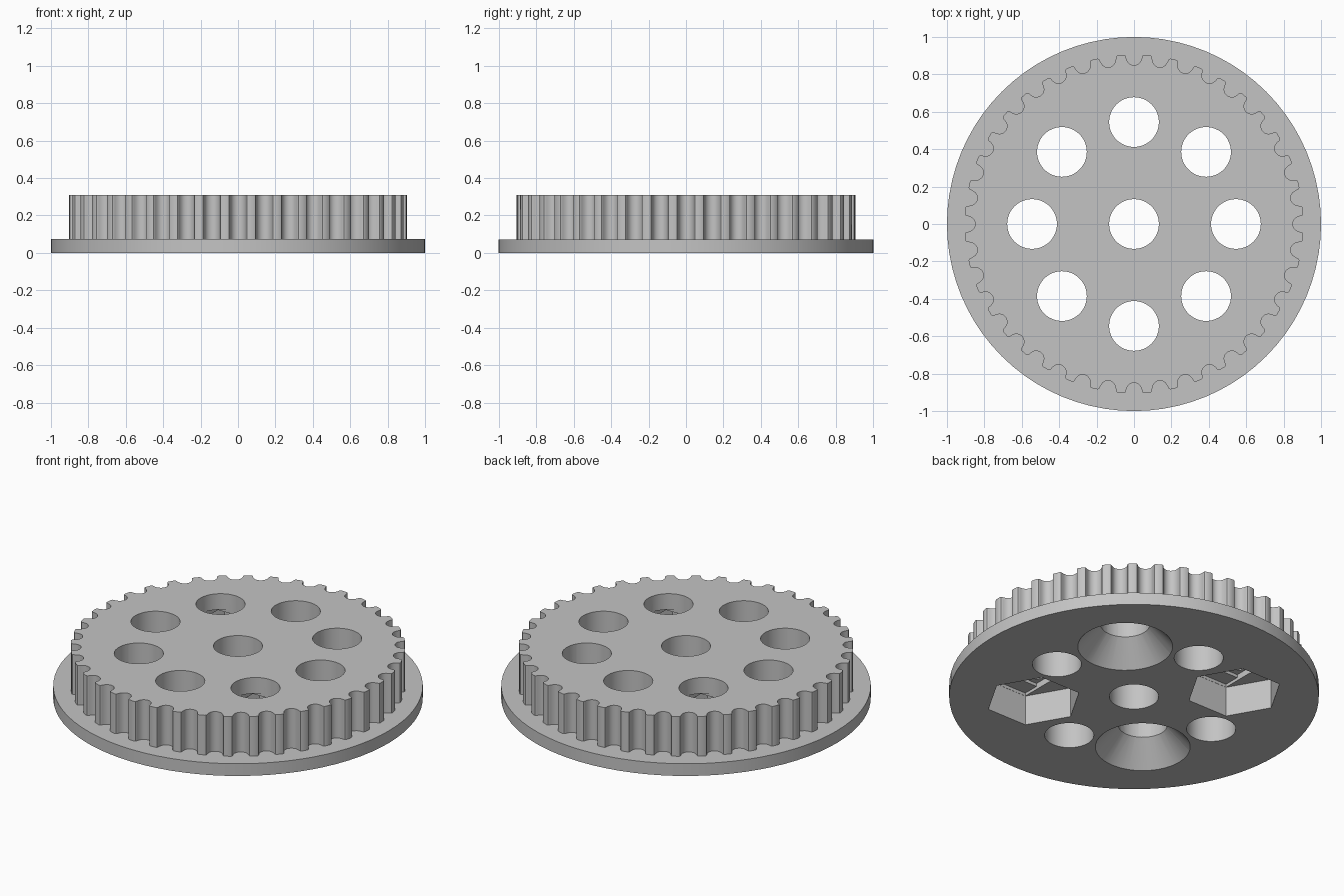
import bpy, bmesh, math
from mathutils import Matrix, Vector

if "Cube" in bpy.data.objects:
    bpy.data.objects.remove(bpy.data.objects["Cube"], do_unlink=True)

TEETH = 40
RIM_R = 0.904
FLANGE_Z, TOP_Z = 0.073, 0.31
HOLE_R, RING_R = 0.133, 0.545
HEX_R, HEX_Z = 0.26, 0.179
STEP = 0.018
DIAG = RING_R * math.sqrt(0.5)

grey = bpy.data.materials.new("light_grey")
grey.use_nodes = True
grey.diffuse_color = (0.55, 0.55, 0.55, 1)
grey.node_tree.nodes["Principled BSDF"].inputs["Base Color"].default_value = (0.55, 0.55, 0.55, 1)


def make_object(name, bm):
    bmesh.ops.recalc_face_normals(bm, faces=bm.faces)
    mesh = bpy.data.meshes.new(name)
    bm.to_mesh(mesh)
    bm.free()
    mesh.materials.append(grey)
    obj = bpy.data.objects.new(name, mesh)
    bpy.context.collection.objects.link(obj)
    return obj


def add_cone(bm, x, y, z0, z1, r0, r1, sides):
    place = Matrix.Translation((x, y, (z0 + z1) / 2))
    bmesh.ops.create_cone(bm, cap_ends=True, segments=sides, radius1=r0,
                          radius2=r1, depth=z1 - z0, matrix=place)


def add_box(bm, x, y, z0, z1, half_x, half_y):
    place = Matrix.Translation((x, y, (z0 + z1) / 2))
    size = Matrix.Diagonal((2 * half_x, 2 * half_y, z1 - z0, 1))
    bmesh.ops.create_cube(bm, size=1, matrix=place @ size)


def combine(target, tool, operation):
    mod = target.modifiers.new(tool.name, 'BOOLEAN')
    mod.operation = operation
    mod.solver = 'EXACT'
    mod.object = tool
    tool.hide_render = True
    bpy.context.view_layer.objects.active = target
    bpy.ops.object.modifier_apply(modifier=mod.name)
    bpy.data.objects.remove(tool, do_unlink=True)


# Flange disc
bm = bmesh.new()
add_cone(bm, 0, 0, 0, FLANGE_Z, 1, 1, 80)
pulley = make_object("toothed_pulley", bm)

# Toothed rim: rounded groove half profile (half width, depth), mirrored
half = [(0.054, 0), (0.047, 0.003), (0.0434, 0.0095), (0.042, 0.017),
        (0.0397, 0.025), (0.0366, 0.032), (0.0328, 0.039), (0.026, 0.046),
        (0.018, 0.051), (0.0092, 0.0544)]
groove = [(-w, d) for w, d in half] + [(0, 0.0555)] + half[::-1]
bm = bmesh.new()
outline = []
for i in range(TEETH):
    turn = Matrix.Rotation(i * math.tau / TEETH, 3, 'Z')
    outline += [bm.verts.new(turn @ Vector((RIM_R - d, w, FLANGE_Z / 2))) for w, d in groove]
base = bm.faces.new(outline)
extruded = bmesh.ops.extrude_face_region(bm, geom=[base], use_keep_orig=True)
top_verts = [g for g in extruded["geom"] if isinstance(g, bmesh.types.BMVert)]
bmesh.ops.translate(bm, verts=top_verts, vec=(0, 0, TOP_Z - FLANGE_Z / 2))
combine(pulley, make_object("toothed_rim", bm), 'UNION')

# Centre bore and ring of eight holes
bm = bmesh.new()
add_cone(bm, 0, 0, -0.1, 0.5, HOLE_R, HOLE_R, 48)
for i in range(8):
    a = i * math.tau / 8
    add_cone(bm, RING_R * math.cos(a), RING_R * math.sin(a), -0.1, 0.5, HOLE_R, HOLE_R, 48)
combine(pulley, make_object("hole_cutter", bm), 'DIFFERENCE')

# Countersinks under two opposite diagonal holes
slope = (0.257 - HOLE_R) / 0.137
bm = bmesh.new()
for s in (1, -1):
    add_cone(bm, s * DIAG, s * DIAG, -0.02, 0.15,
             0.257 + 0.02 * slope, 0.257 - 0.15 * slope, 48)
combine(pulley, make_object("countersink_cutter", bm), 'DIFFERENCE')

# Hexagonal nut pockets under the other two diagonal holes
bm = bmesh.new()
for s in (1, -1):
    corners = [bm.verts.new((s * DIAG + HEX_R * math.cos(k * math.pi / 3),
                             -s * DIAG + HEX_R * math.sin(k * math.pi / 3), -0.1))
               for k in range(6)]
    floor = bm.faces.new(corners)
    ext = bmesh.ops.extrude_face_region(bm, geom=[floor], use_keep_orig=True)
    lifted = [g for g in ext["geom"] if isinstance(g, bmesh.types.BMVert)]
    bmesh.ops.translate(bm, verts=lifted, vec=(0, 0, HEX_Z + 0.1))
combine(pulley, make_object("hex_cutter", bm), 'DIFFERENCE')

# Stepped pocket ceilings: a slot, then a square
for name, half_y, level in (("slot_cutter", 0.224, 1), ("square_cutter", 0.129, 2)):
    bm = bmesh.new()
    for s in (1, -1):
        add_box(bm, s * DIAG, -s * DIAG, HEX_Z - 0.03, HEX_Z + level * STEP, 0.129, half_y)
    combine(pulley, make_object(name, bm), 'DIFFERENCE')

# Smooth round walls, keep edges crisp
bpy.ops.object.select_all(action='DESELECT')
pulley.select_set(True)
bpy.context.view_layer.objects.active = pulley
bpy.ops.object.shade_smooth_by_angle(angle=math.radians(30))
